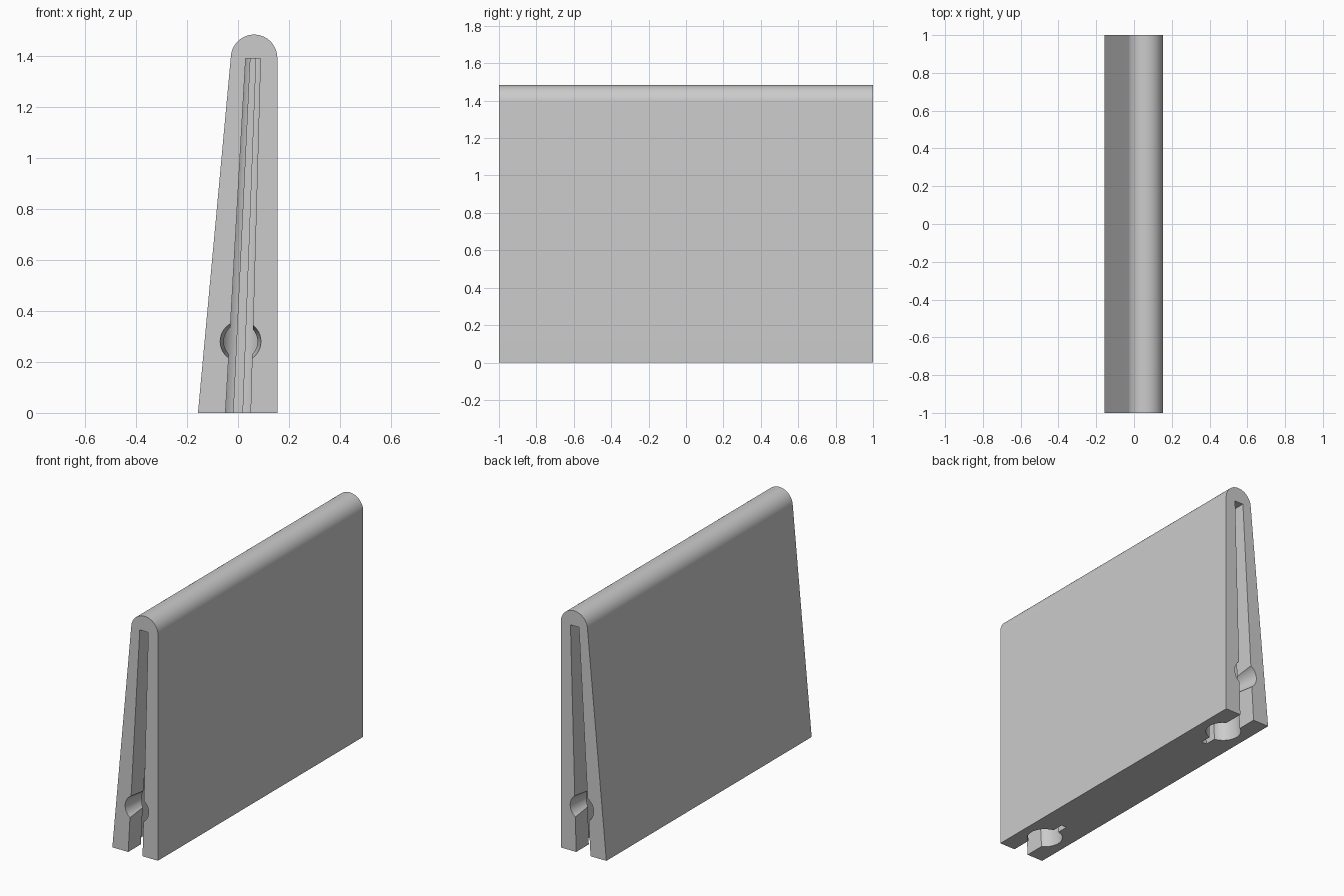
import bpy, bmesh
from math import pi, cos, sin, asin

cube = bpy.data.objects.get("Cube")
if cube:
    bpy.data.objects.remove(cube, do_unlink=True)

grey = bpy.data.materials.new("plain grey")
grey.use_nodes = True
colour = (0.6, 0.6, 0.6, 1)
grey.diffuse_color = colour
grey.node_tree.nodes["Principled BSDF"].inputs["Base Color"].default_value = colour


def loft(name, rings):
    """Closed solid through rings that share a point count."""
    bm = bmesh.new()
    loops = [[bm.verts.new(p) for p in ring] for ring in rings]
    n = len(loops[0])
    for a, b in zip(loops, loops[1:]):
        for i in range(n):
            j = (i + 1) % n
            bm.faces.new((a[i], a[j], b[j], b[i]))
    bm.faces.new(loops[0])
    bm.faces.new(loops[-1])
    bmesh.ops.recalc_face_normals(bm, faces=bm.faces)
    mesh = bpy.data.meshes.new(name)
    bm.to_mesh(mesh)
    bm.free()
    mesh.materials.append(grey)
    obj = bpy.data.objects.new(name, mesh)
    bpy.context.collection.objects.link(obj)
    return obj


def arc(cx, cy, r, start, end, steps):
    angles = [start + (end - start) * i / steps for i in range(steps + 1)]
    return [(cx + r * cos(a), cy + r * sin(a)) for a in angles]


# Wedge body: one upright side, one leaning side and a rounded top
profile = [(-0.157, 0), (0.154, 0)] + arc(0.063, 1.392, 0.091, 0, pi - 0.093, 32)
body = loft("wedge_body", [[(x, y, z) for x, z in profile] for y in (-1, 1)])


def keyhole(side, z):
    """Slot mouth, round chamber and narrow inner slot, thinner higher up."""
    t = z / 1.39
    centre, scale = 0.059 * t, 1 - 0.41 * t
    r, mid = 0.1, 0.21
    wide, thin = asin(0.049 / r), asin(0.0175 / r)
    right = [(0.049, -0.05)] + arc(0, mid, r, wide - pi / 2, pi / 2 - thin, 20)
    right.append((0.0175, 0.38))
    outline = right + [(-x, d) for x, d in reversed(right)]
    return [(centre + x * scale, side * (1 - d), z) for x, d in outline]


# Cutters for both ends: tall keyhole slot and tapered round cross hole
cutters = []
for side, end in ((-1, "front"), (1, "back")):
    cutters.append(loft(end + "_slot_cutter", [keyhole(side, -0.05), keyhole(side, 1.39)]))
    rings = []
    for depth, r in ((-0.02, 0.082), (0.17, 0.063)):
        circle = arc(0.01, 0.28, r, 0, 2 * pi, 40)[:-1]
        rings.append([(x, side * (1 - depth), z) for x, z in circle])
    cutters.append(loft(end + "_hole_cutter", rings))

for cutter in cutters:
    cutter.hide_render = True
    mod = body.modifiers.new(cutter.name, "BOOLEAN")
    mod.operation = "DIFFERENCE"
    mod.solver = "EXACT"
    mod.object = cutter

# Bake the cuts, then drop the cutters
bpy.context.view_layer.update()
graph = bpy.context.evaluated_depsgraph_get()
cut_mesh = bpy.data.meshes.new_from_object(body.evaluated_get(graph))
body.modifiers.clear()
body.data = cut_mesh
for cutter in cutters:
    bpy.data.objects.remove(cutter, do_unlink=True)

for obj in bpy.context.selected_objects:
    obj.select_set(False)
body.select_set(True)
bpy.context.view_layer.objects.active = body
bpy.ops.object.shade_smooth_by_angle(angle=0.5)
